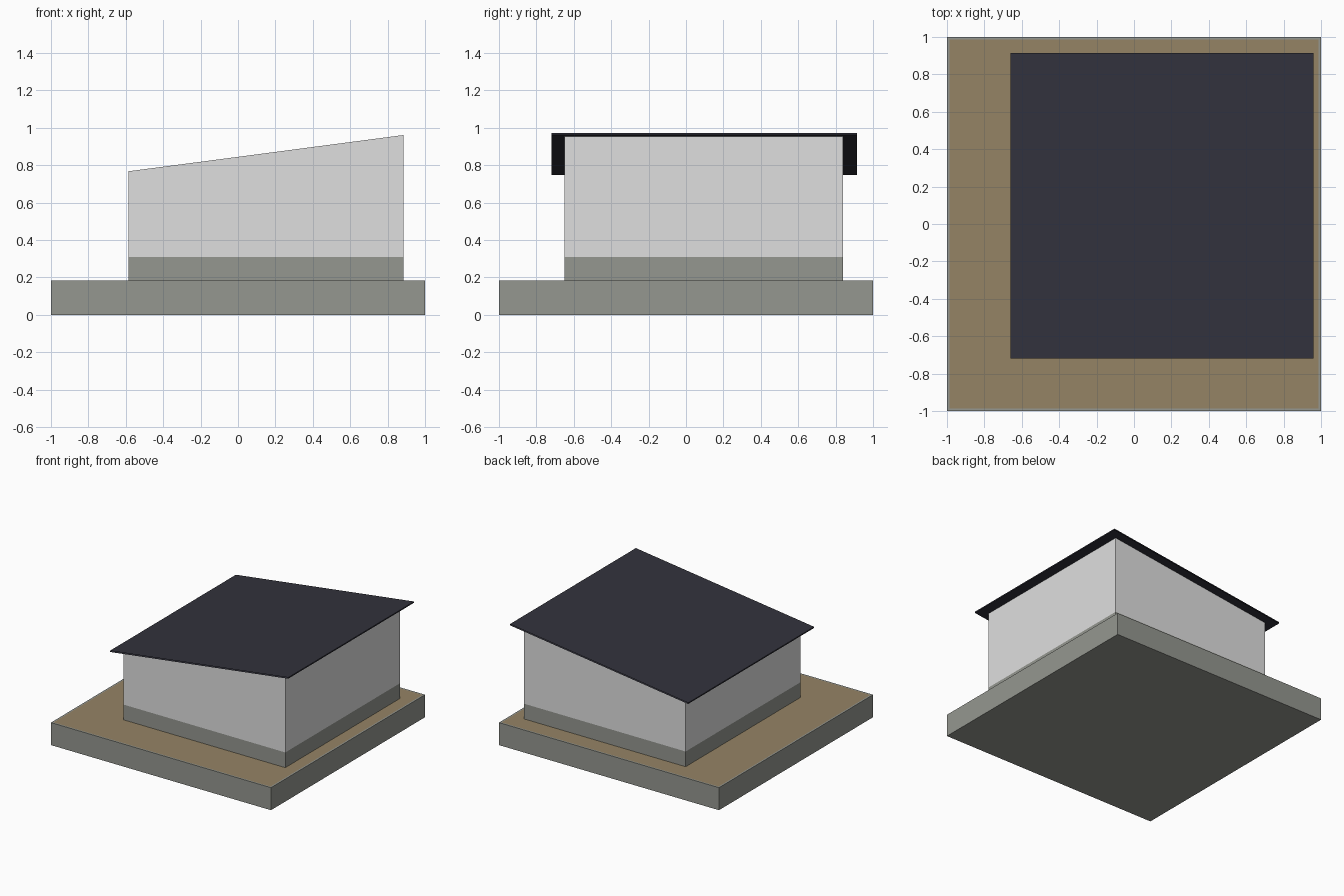
import bpy
import bmesh

cube = bpy.data.objects.get("Cube")
if cube:
    bpy.data.objects.remove(cube, do_unlink=True)


def make_material(name, rgb):
    mat = bpy.data.materials.new(name)
    mat.use_nodes = True
    mat.diffuse_color = (*rgb, 1)
    bsdf = next(n for n in mat.node_tree.nodes if n.type == 'BSDF_PRINCIPLED')
    bsdf.inputs["Base Color"].default_value = (*rgb, 1)
    return mat


concrete = make_material("concrete grey", (0.30, 0.31, 0.28))
plaster = make_material("plaster white", (0.74, 0.74, 0.74))
earth = make_material("earth brown", (0.30, 0.23, 0.13))
roofing = make_material("roofing charcoal", (0.032, 0.032, 0.045))


def prism(profile, y0, y1):
    """Extrude an (x, z) outline, anticlockwise from the front, along y."""
    bm = bmesh.new()
    front = bm.faces.new([bm.verts.new((x, y0, z)) for x, z in profile])
    made = bmesh.ops.extrude_face_region(bm, geom=[front], use_keep_orig=True)
    for item in made["geom"]:
        if isinstance(item, bmesh.types.BMVert):
            item.co.y = y1
    bmesh.ops.recalc_face_normals(bm, faces=bm.faces[:])
    bm.normal_update()
    return bm


def drop_faces(bm, rule):
    faces = [f for f in bm.faces if rule(f.normal)]
    bmesh.ops.delete(bm, geom=faces, context='FACES_ONLY')


def finish(name, bm, *mats):
    mesh = bpy.data.meshes.new(name)
    bm.to_mesh(mesh)
    bm.free()
    for mat in mats:
        mesh.materials.append(mat)
    obj = bpy.data.objects.new(name, mesh)
    bpy.context.collection.objects.link(obj)
    return obj


BASE_TOP, PLINTH_TOP, ROOF_THICK = 0.185, 0.31, 0.01
LEFT, RIGHT, FRONT, BACK = -0.585, 0.885, -0.65, 0.84


def roof_z(x):
    return 0.846 + 0.1317 * x


def box_profile(x0, x1, z0, z1):
    return [(x0, z0), (x1, z0), (x1, z1), (x0, z1)]


# Base slab with an earth panel inset in its top
bm = prism(box_profile(-1, 1, 0, BASE_TOP), -1, 1)
top = [f for f in bm.faces if f.normal.z > 0.9]
bmesh.ops.inset_region(bm, faces=top, thickness=0.02)
for face in top:
    face.material_index = 1
finish("base_slab", bm, concrete, earth)

# Plinth band, flush with the walls
bm = prism(box_profile(LEFT, RIGHT, BASE_TOP, PLINTH_TOP), FRONT, BACK)
drop_faces(bm, lambda n: abs(n.z) > 0.9)
finish("wall_plinth", bm, concrete)

# Walls with a sloping top, open where the roof covers them
profile = [(LEFT, PLINTH_TOP), (RIGHT, PLINTH_TOP),
           (RIGHT, roof_z(RIGHT) - 0.001), (LEFT, roof_z(LEFT) - 0.001)]
bm = prism(profile, FRONT, BACK)
drop_faces(bm, lambda n: abs(n.z) > 0.9)
finish("walls", bm, plaster)

# Single-pitch roof: thin sheet pair, closed at the eaves and open at the gables
x0, x1 = -0.66, 0.96
profile = [(x0, roof_z(x0) - ROOF_THICK), (x1, roof_z(x1) - ROOF_THICK),
           (x1, roof_z(x1)), (x0, roof_z(x0))]
bm = prism(profile, -0.72, 0.915)
drop_faces(bm, lambda n: abs(n.y) > 0.9)
finish("roof", bm, roofing)
